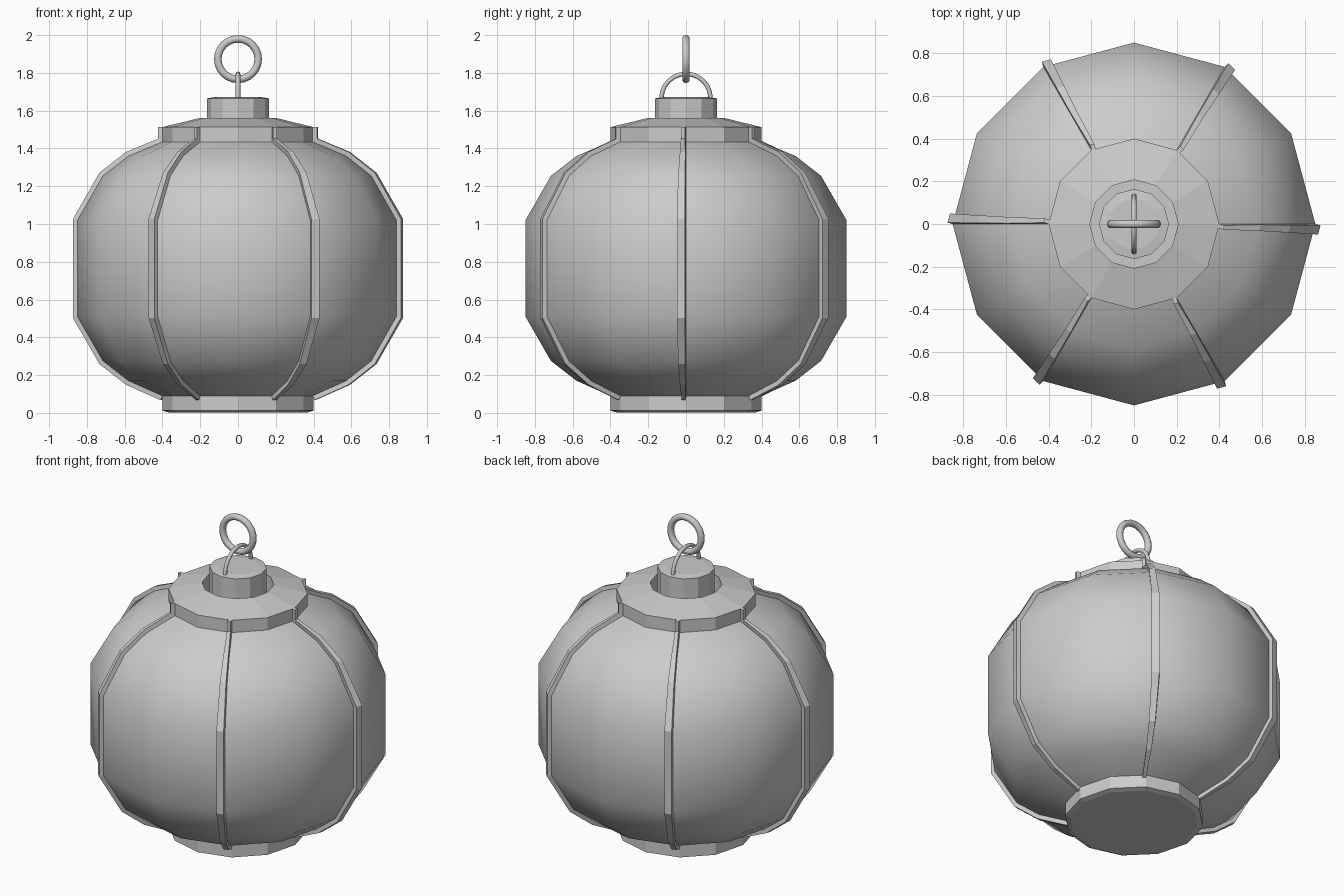
import bpy, bmesh, math
from mathutils import Vector

if "Cube" in bpy.data.objects:
    bpy.data.objects.remove(bpy.data.objects["Cube"])

N = 12  # sides of the lantern


def finish(bm, name, smooth_angle=None):
    bmesh.ops.recalc_face_normals(bm, faces=bm.faces)
    mesh = bpy.data.meshes.new(name)
    bm.to_mesh(mesh)
    bm.free()
    ob = bpy.data.objects.new(name, mesh)
    bpy.context.collection.objects.link(ob)
    if smooth_angle:
        bpy.ops.object.select_all(action='DESELECT')
        ob.select_set(True)
        bpy.context.view_layer.objects.active = ob
        bpy.ops.object.shade_smooth_by_angle(angle=math.radians(smooth_angle))
    return ob


def lathe(name, profile, cap_start=False, cap_end=False, smooth_angle=None):
    bm = bmesh.new()
    rings = [[bm.verts.new((r * math.cos(math.tau * i / N), r * math.sin(math.tau * i / N), z))
              for i in range(N)] for r, z in profile]
    for a, b in zip(rings, rings[1:]):
        for i in range(N):
            j = (i + 1) % N
            bm.faces.new((a[i], a[j], b[j], b[i]))
    if cap_start:
        bm.faces.new(rings[0])
    if cap_end:
        bm.faces.new(rings[-1])
    return finish(bm, name, smooth_angle)


def tube(name, center, major, minor, u_axis, start, sweep, steps, sides=10):
    # round tube swept along an arc in the plane of u_axis and z
    bm = bmesh.new()
    up = Vector((0, 0, 1))
    side = u_axis.cross(up)
    closed = sweep > math.tau - 0.01
    rings = []
    for k in range(steps if closed else steps + 1):
        t = start + sweep * k / steps
        d = u_axis * math.cos(t) + up * math.sin(t)
        rings.append([bm.verts.new(center + d * (major + minor * math.cos(math.tau * s / sides))
                                   + side * minor * math.sin(math.tau * s / sides))
                      for s in range(sides)])
    for a, b in zip(rings, rings[1:] + rings[:1] if closed else rings[1:]):
        for s in range(sides):
            t = (s + 1) % sides
            bm.faces.new((a[s], a[t], b[t], b[s]))
    return finish(bm, name, 50)


# Paper body
body = [(0.40, 1.435), (0.58, 1.36), (0.715, 1.255), (0.85, 1.02),
        (0.85, 0.51), (0.715, 0.275), (0.58, 0.17), (0.40, 0.09)]
lathe("lantern_body", body, smooth_angle=40)

# Base and top collar with a recess, then the knob standing in it
lathe("base_ring", [(0.40, 0.09), (0.40, 0.012), (0.37, 0.003)], cap_end=True)
lathe("top_collar", [(0.40, 1.435), (0.40, 1.513), (0.207, 1.56), (0.207, 1.46)], cap_end=True)
lathe("top_knob", [(0.164, 1.46), (0.164, 1.665), (0.12, 1.672)], cap_end=True)


# Six ribs: narrow strips along the facet edges, raised from the surface
def rib(name, angle, thick=0.025, width=0.1):
    path = [Vector(p) for p in [(0.40, 1.513)] + body]
    step = math.tau / N
    radial = Vector((math.cos(angle - step / 2), math.sin(angle - step / 2), 0))
    normals = []
    for a, b in zip(path, path[1:]):
        d = (b - a).normalized()
        normals.append(Vector((-d.y, d.x)))
    bm = bmesh.new()
    rings = []
    for i, p in enumerate(path):
        n0, n1 = normals[max(i - 1, 0)], normals[min(i, len(normals) - 1)]
        n = (n0 + n1).normalized()
        off = n * (thick / n.dot(n1))
        lift = radial * off.x + Vector((0, 0, off.y))
        edge = Vector((p.x * math.cos(angle), p.x * math.sin(angle), p.y))
        far = Vector((p.x * math.cos(angle - step), p.x * math.sin(angle - step), p.y))
        inner = edge.lerp(far, width)
        rings.append([bm.verts.new(v) for v in (edge, edge + lift, inner + lift, inner)])
    for a, b in zip(rings, rings[1:]):
        for s in range(4):
            t = (s + 1) % 4
            bm.faces.new((a[s], a[t], b[t], b[s]))
    bm.faces.new(rings[0])
    bm.faces.new(rings[-1])
    return finish(bm, name)


# the profile runs downward, so its left-hand normal points outward
for k in range(6):
    rib(f"rib_{k + 1}", math.tau * k / 6)

# Handle loop and hanging ring
tube("handle_loop", Vector((0, 0, 1.665)), 0.13, 0.012, Vector((0, 1, 0)), 0, math.pi, 12, 8)
tube("hanging_ring", Vector((0, 0, 1.873)), 0.107, 0.02, Vector((1, 0, 0)), 0, math.tau, 24, 10)
